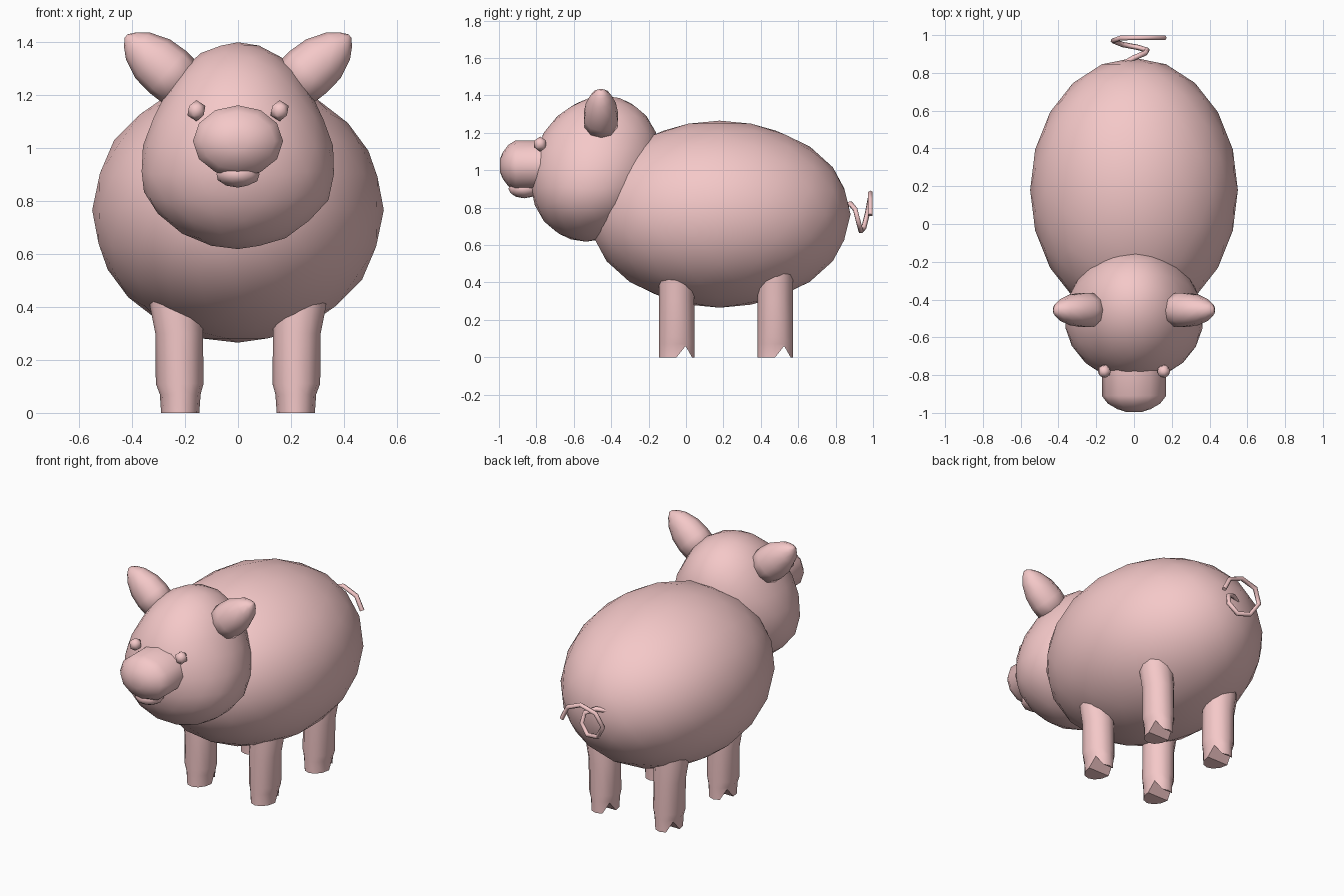
import bpy, bmesh, math
from mathutils import Vector

if "Cube" in bpy.data.objects:
    bpy.data.objects.remove(bpy.data.objects["Cube"])

pink = bpy.data.materials.new("pink")
pink.diffuse_color = (0.91, 0.58, 0.58, 1)
pink.use_nodes = True
pink.node_tree.nodes["Principled BSDF"].inputs["Base Color"].default_value = pink.diffuse_color


def finish(name, bm):
    bmesh.ops.recalc_face_normals(bm, faces=bm.faces[:])
    for f in bm.faces:
        f.smooth = True
    me = bpy.data.meshes.new(name)
    bm.to_mesh(me)
    bm.free()
    me.materials.append(pink)
    ob = bpy.data.objects.new(name, me)
    bpy.context.collection.objects.link(ob)
    return ob


def ball(name, centre, radii, sub=3, shape=None):
    bm = bmesh.new()
    bmesh.ops.create_icosphere(bm, subdivisions=sub, radius=1)
    for v in bm.verts:
        p = Vector([v.co[i] * radii[i] for i in range(3)])
        if shape:
            p = shape(p)
        v.co = p + Vector(centre)
    return finish(name, bm)


def loft(bm, rings, n):
    """Skin rings given as (centre, u axis, v axis)."""
    loops = []
    for c, u, v in rings:
        loops.append([bm.verts.new(Vector(c) + Vector(u) * math.cos(a) + Vector(v) * math.sin(a))
                      for a in (math.tau * i / n for i in range(n))])
    for a, b in zip(loops, loops[1:]):
        for i in range(n):
            j = (i + 1) % n
            bm.faces.new((a[i], a[j], b[j], b[i]))
    return loops


# Body
ball("body", (0, 0.18, 0.765), (0.55, 0.70, 0.50))


# Head: wider at the jowls, leaning back toward the top
def jowls(p):
    t = p.z / 0.39
    return Vector((p.x * (1.01 - 0.24 * max(-0.5, min(0.5, t))), p.y + 0.05 * t, p.z))


ball("head", (0, -0.485, 1.008), (0.355, 0.345, 0.39), 3, jowls)

# Snout with rounded front, and lower lip
bm = bmesh.new()
profile = [(-0.70, 1.0), (-0.91, 1.0), (-0.95, 0.82), (-0.98, 0.52), (-0.995, 0.25)]
loops = loft(bm, [((0, y, 1.025), (0.17 * s, 0, 0), (0, 0, 0.135 * s)) for y, s in profile], 12)
bm.faces.new(loops[-1])
finish("snout", bm)
ball("lower_lip", (0, -0.865, 0.90), (0.085, 0.085, 0.05), 2)

for side, s in (("left", 1), ("right", -1)):
    # Eyes and nostrils
    ball("eye_" + side, (s * 0.157, -0.78, 1.14), (0.038, 0.038, 0.04), 1)
    ball("nostril_" + side, (s * 0.037, -0.972, 1.042), (0.024, 0.022, 0.024), 1)

    # Ear: bulging cone leaning outward
    bm = bmesh.new()
    base, tip = Vector((s * 0.20, -0.455, 1.23)), Vector((s * 0.422, -0.455, 1.422))
    perp = Vector((-0.66 * s, 0, 0.75))
    ear = [(0, 0.10, 0.09), (0.3, 0.105, 0.095), (0.55, 0.098, 0.085),
           (0.8, 0.068, 0.06), (0.93, 0.036, 0.036), (1, 0.008, 0.015)]
    loops = loft(bm, [(base.lerp(tip, t), perp * w, (0, d, 0)) for t, w, d in ear], 10)
    bm.faces.new(loops[-1])
    bm.faces.new(loops[0])
    finish("ear_" + side, bm)

    # Legs with a notch behind the hoof
    for end, y in (("front", -0.05), ("hind", 0.477)):
        bm = bmesh.new()
        n = 12
        legs = [(0.50, 0.235, 0.10, 0.09), (0.40, 0.232, 0.10, 0.095), (0.30, 0.222, 0.09, 0.094),
                (0.11, 0.22, 0.09, 0.095), (0.07, 0.218, 0.077, 0.095), (0.0, 0.218, 0.072, 0.095)]
        loops = loft(bm, [((s * x, y, z), (rx, 0, 0), (0, ry, 0)) for z, x, rx, ry in legs], n)
        b = loops[-1]
        for i in (1, 5):
            b[i].co.z = 0.06
        # Sole strips run across, following the notch
        row = [(b[(3 - k) % n], b[(3 + k) % n]) for k in range(7)]
        for p, q in zip(row, row[1:]):
            vs = list(dict.fromkeys((p[0], q[0], q[1], p[1])))
            bm.faces.new(vs)
        bm.faces.new(loops[0])
        ob = finish(end + "_leg_" + side, bm)
        bpy.context.view_layer.objects.active = ob
        ob.select_set(True)
        bpy.ops.object.shade_smooth_by_angle(angle=math.radians(50))
        ob.select_set(False)

# Curly tail
path = [(-0.07, 0.84, 0.81), (0, 0.88, 0.82), (0.06, 0.905, 0.79), (0.07, 0.92, 0.73),
        (0.02, 0.935, 0.675), (-0.06, 0.95, 0.69), (-0.11, 0.97, 0.77),
        (-0.07, 0.985, 0.85), (0.03, 0.986, 0.877), (0.12, 0.986, 0.84), (0.16, 0.986, 0.76)]
cu = bpy.data.curves.new("tail", 'CURVE')
cu.dimensions = '3D'
cu.bevel_depth = 0.014
cu.bevel_resolution = 1
cu.use_fill_caps = True
sp = cu.splines.new('POLY')
sp.points.add(len(path) - 1)
for pt, co in zip(sp.points, path):
    pt.co = (*co, 1)
sp.use_smooth = True
cu.materials.append(pink)
bpy.context.collection.objects.link(bpy.data.objects.new("tail", cu))
